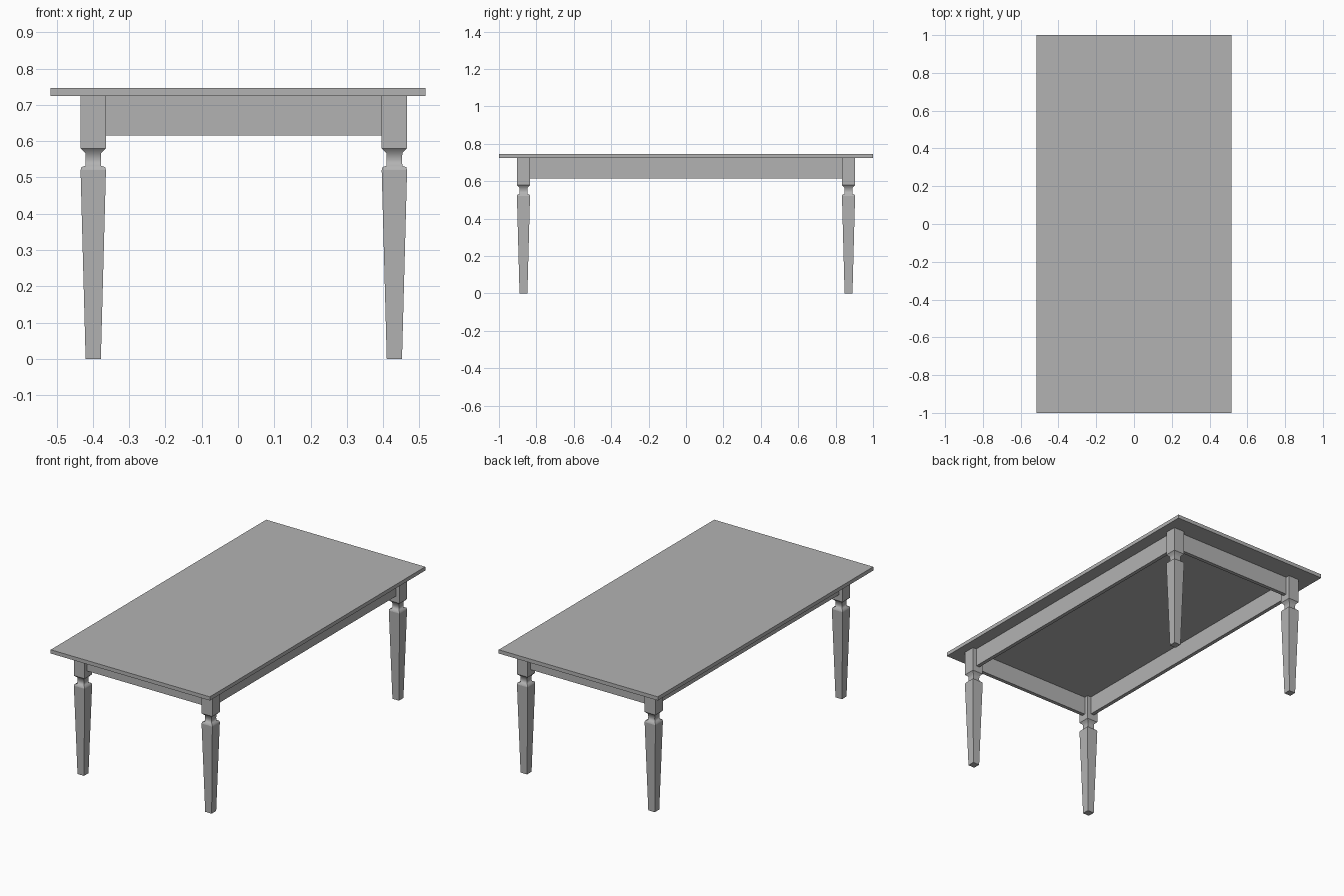
import bpy, bmesh
from mathutils import Vector

cube = bpy.data.objects.get("Cube")
if cube:
    bpy.data.objects.remove(cube, do_unlink=True)

# One plain grey finish for the whole table
grey = bpy.data.materials.new("plain_grey")
grey.use_nodes = True
colour = (0.45, 0.45, 0.45, 1)
grey.diffuse_color = colour
grey.node_tree.nodes["Principled BSDF"].inputs["Base Color"].default_value = colour

TOP_X, TOP_Y = 0.517, 1.0
TOP_Z, UNDER_Z, APRON_Z = 0.746, 0.724, 0.616
SHIFT_X = 0.016                 # the frame sits slightly off centre
LEG_X, LEG_Y, HALF = 0.415, 0.869, 0.035
NECK = 0.021
THICK = 0.022


def add_object(name, bm):
    mesh = bpy.data.meshes.new(name)
    bm.to_mesh(mesh)
    bm.free()
    mesh.materials.append(grey)
    obj = bpy.data.objects.new(name, mesh)
    bpy.context.collection.objects.link(obj)
    return obj


def box(name, centre, size):
    bm = bmesh.new()
    bmesh.ops.create_cube(bm, size=1)
    bmesh.ops.scale(bm, vec=Vector(size), verts=bm.verts)
    bmesh.ops.translate(bm, vec=Vector(centre), verts=bm.verts)
    return add_object(name, bm)


def leg(name, x, y):
    # Square rings: tapered foot, narrow neck, square block
    profile = [(0, NECK), (0.52, HALF), (0.528, HALF - 0.002), (0.532, NECK + 0.001),
               (0.549, NECK), (0.567, NECK + 0.001), (0.58, HALF), (UNDER_Z, HALF)]
    bm = bmesh.new()
    rings = [[bm.verts.new((x + sx * h, y + sy * h, z))
              for sx, sy in ((-1, -1), (1, -1), (1, 1), (-1, 1))] for z, h in profile]
    for i, (low, high) in enumerate(zip(rings, rings[1:])):
        for k in range(4):
            n = (k + 1) % 4
            face = bm.faces.new((low[k], low[n], high[n], high[k]))
            face.smooth = 0 < i < len(profile) - 2
    bm.faces.new(rings[0][::-1])
    bm.faces.new(rings[-1])
    # Keep the corners and the block edges crisp, the neck soft
    for edge in bm.edges:
        a, b = edge.verts
        level = abs(a.co.z - b.co.z) < 0.0001
        edge.smooth = level and 0.525 < a.co.z < 0.575
    return add_object(name, bm)


# Table top
box("table_top", (0, 0, (TOP_Z + UNDER_Z) / 2), (2 * TOP_X, 2 * TOP_Y, TOP_Z - UNDER_Z))

# Legs
for end, sy in (("front", -1), ("back", 1)):
    for side, sx in (("right", -1), ("left", 1)):
        leg(f"{end}_{side}_leg", SHIFT_X + sx * LEG_X, sy * LEG_Y)

# Aprons running between the legs, centred on them
mid_z, height = (UNDER_Z + APRON_Z) / 2, UNDER_Z - APRON_Z
for end, s in (("front", -1), ("back", 1)):
    box(f"{end}_apron", (SHIFT_X, s * LEG_Y, mid_z), (2 * (LEG_X - HALF), THICK, height))
for side, s in (("right", -1), ("left", 1)):
    box(f"{side}_apron", (SHIFT_X + s * LEG_X, 0, mid_z), (THICK, 2 * (LEG_Y - HALF), height))
